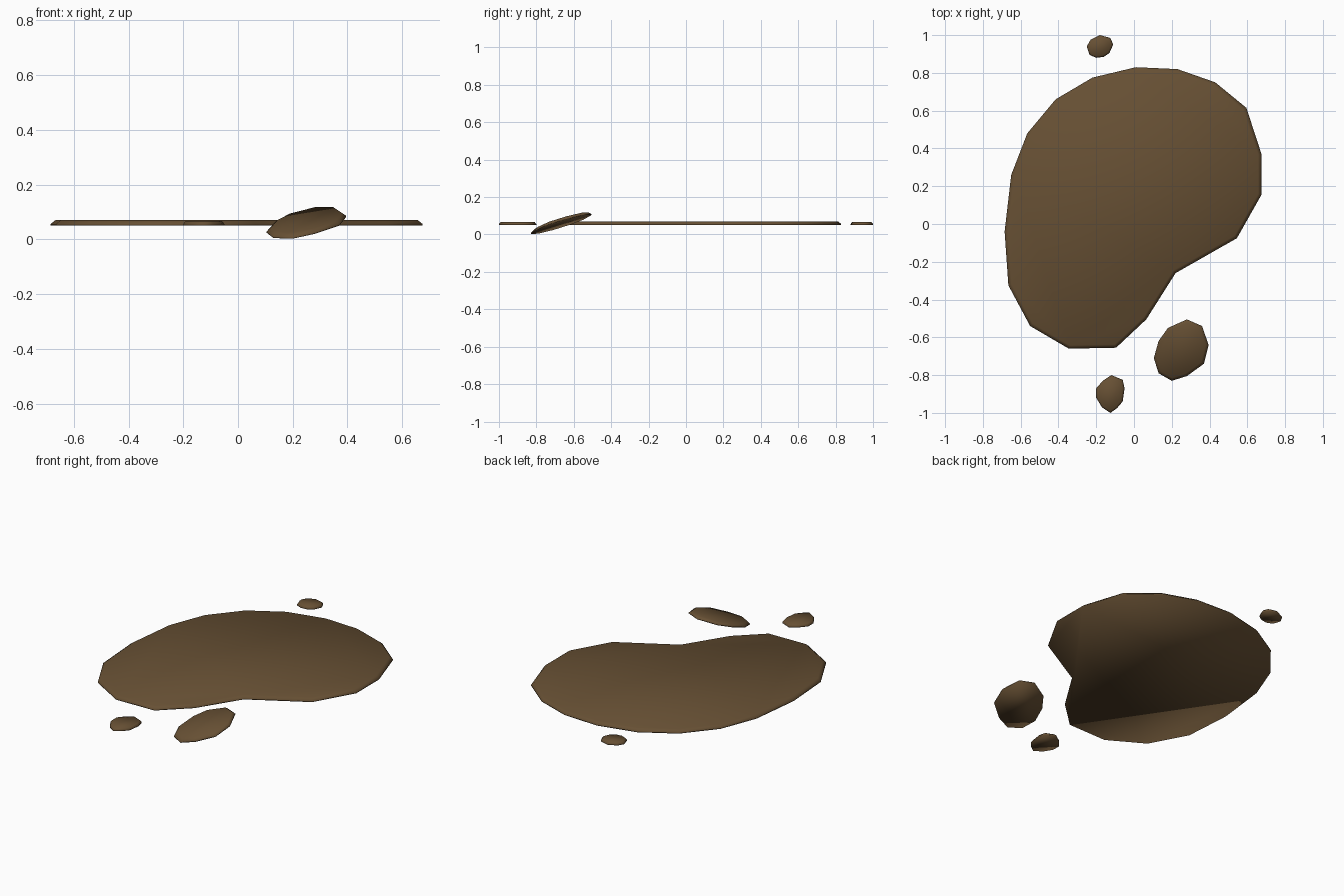
import bpy
import bmesh
from mathutils import Vector

default_cube = bpy.data.objects.get("Cube")
if default_cube:
    bpy.data.objects.remove(default_cube, do_unlink=True)

# Single wet-mud colour
mud = bpy.data.materials.new("mud brown")
mud.use_nodes = True
mud_colour = (0.135, 0.08, 0.034, 1)
mud.diffuse_color = mud_colour
mud.node_tree.nodes["Principled BSDF"].inputs["Base Color"].default_value = mud_colour


def make_blob(name, outline, base, rim, bevel, height, slope=(0, 0)):
    """Flat slab from an outline: short vertical rim, then a bevel up to the top."""
    bm = bmesh.new()
    bottom = bm.faces.new([bm.verts.new((x, y, 0)) for x, y in outline])
    bm.normal_update()
    if bottom.normal.z < 0:
        bottom.normal_flip()

    # Keep the bottom and raise a copy of it as the rim
    raised = bmesh.ops.extrude_face_region(
        bm, geom=[bottom], use_keep_orig=True)["geom"]
    top = next(g for g in raised if isinstance(g, bmesh.types.BMFace))
    for v in top.verts:
        v.co.z = rim

    # Bevelled shoulder
    bm.normal_update()
    bmesh.ops.inset_region(bm, faces=[top], thickness=bevel, use_even_offset=True)
    for v in top.verts:
        v.co.z = height
    bmesh.ops.recalc_face_normals(bm, faces=bm.faces[:])

    # Lift into place, leaning along the slope
    centre = sum((Vector(p) for p in outline), Vector((0, 0))) / len(outline)
    for v in bm.verts:
        v.co.z += base + (v.co.xy - centre).dot(Vector(slope))
    for f in bm.faces:
        f.smooth = True

    mesh = bpy.data.meshes.new(name)
    bm.to_mesh(mesh)
    bm.free()
    mesh.materials.append(mud)
    blob = bpy.data.objects.new(name, mesh)
    bpy.context.collection.objects.link(blob)
    return blob


# Large puddle with a notch at the front left
puddle_outline = [
    (-.685, -.04), (-.65, .26), (-.565, .48), (-.415, .66), (-.22, .775),
    (.01, .83), (.23, .82), (.43, .75), (.595, .615), (.675, .37),
    (.675, .155), (.545, -.075), (.22, -.26), (.065, -.505),
    (-.095, -.655), (-.345, -.66), (-.55, -.54), (-.665, -.325)]
make_blob("mud_puddle", puddle_outline, base=.05, rim=.006, bevel=.018, height=.02)

# Tilted splash by the notch
tilted_outline = [
    (.13, -.62), (.18, -.55), (.28, -.505), (.36, -.54), (.395, -.64),
    (.37, -.74), (.28, -.805), (.2, -.83), (.13, -.79), (.105, -.71)]
make_blob("tilted_splash", tilted_outline, base=.052, rim=.005, bevel=.015,
          height=.018, slope=(.13, .28))

# Small front droplet
front_outline = [
    (-.2, -.87), (-.165, -.83), (-.12, -.8), (-.06, -.825), (-.05, -.87),
    (-.06, -.94), (-.09, -.975), (-.125, -1), (-.17, -.97), (-.2, -.92)]
make_blob("front_droplet", front_outline, base=.05, rim=.006, bevel=.009, height=.017)

# Small back droplet
back_outline = [
    (-.25, .94), (-.23, .975), (-.18, 1), (-.125, .985), (-.11, .95),
    (-.13, .905), (-.16, .885), (-.2, .88), (-.235, .895)]
make_blob("back_droplet", back_outline, base=.05, rim=.006, bevel=.009, height=.017)
